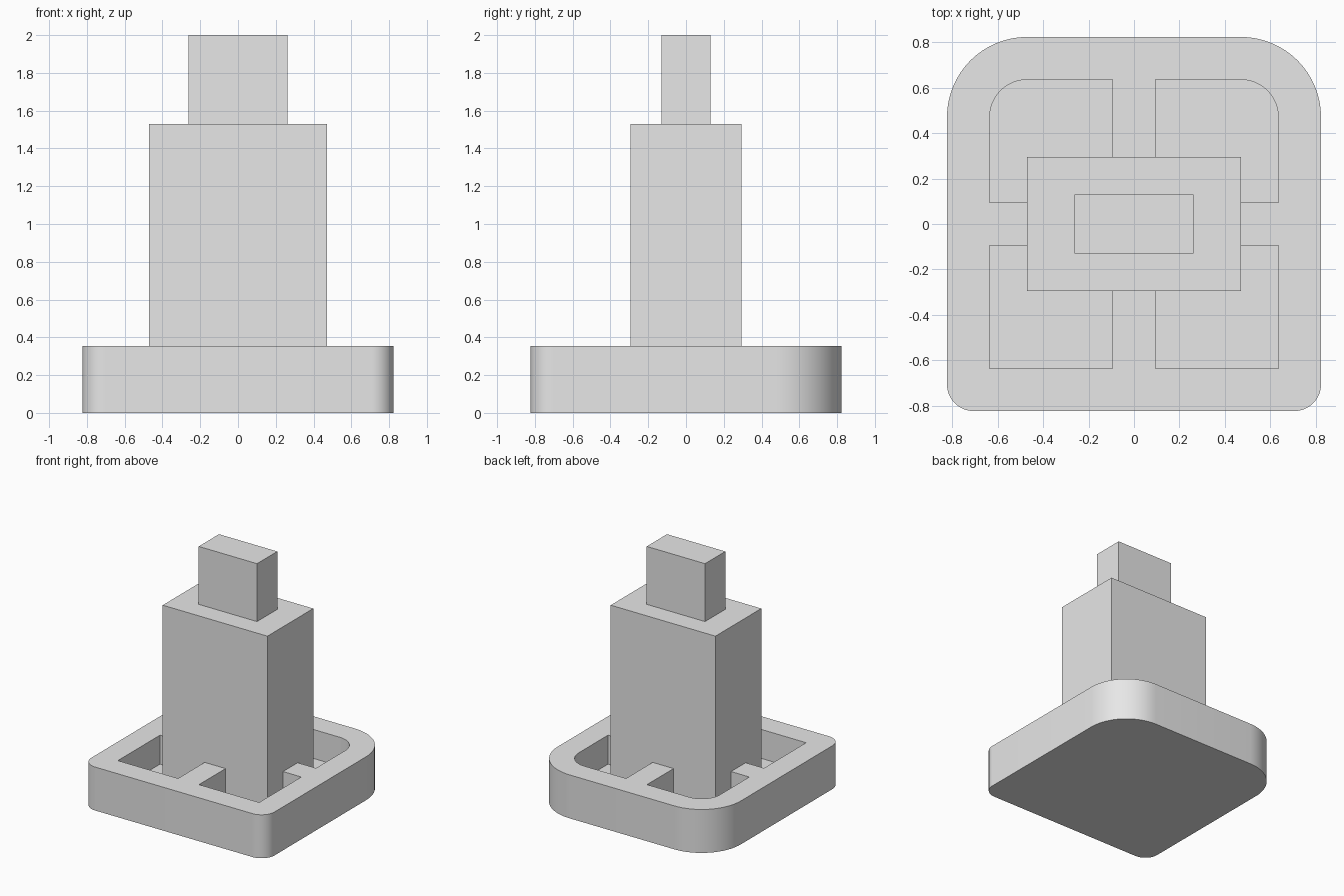
import bpy
import bmesh
import math

if "Cube" in bpy.data.objects:
    bpy.data.objects.remove(bpy.data.objects["Cube"], do_unlink=True)

U = 2 / 17                      # design module: total height is 17 modules
FLOOR, RIM = U, 3 * U           # pocket floor and base top
BODY_TOP, TOP = 13 * U, 2.0
HALF, INNER, RIB = 7 * U, 5.4 * U, 0.8 * U

grey = bpy.data.materials.new("plain grey")
grey.use_nodes = True
colour = (0.8, 0.8, 0.8, 1)
grey.diffuse_color = colour
grey.node_tree.nodes["Principled BSDF"].inputs["Base Color"].default_value = colour


def outline(x0, x1, y0, y1, radii, steps=16):
    """Counter-clockwise rectangle; radii start at the back left-hand (+x) corner."""
    corners = [(x1, y1, -1, -1), (x0, y1, 1, -1), (x0, y0, 1, 1), (x1, y0, -1, 1)]
    points = []
    for i, ((x, y, sx, sy), r) in enumerate(zip(corners, radii)):
        if r == 0:
            points.append((x, y))
            continue
        for s in range(steps + 1):
            a = math.pi / 2 * (i + s / steps)
            points.append((x + sx * r + r * math.cos(a), y + sy * r + r * math.sin(a)))
    return points


def prism(name, points, z0, z1):
    """Upright solid with the given plan outline."""
    bm = bmesh.new()
    face = bm.faces.new([bm.verts.new((x, y, z0)) for x, y in points])
    top = bmesh.ops.extrude_face_region(bm, geom=[face])["geom"]
    bmesh.ops.translate(bm, vec=(0, 0, z1 - z0),
                        verts=[v for v in top if isinstance(v, bmesh.types.BMVert)])
    bmesh.ops.recalc_face_normals(bm, faces=bm.faces)
    mesh = bpy.data.meshes.new(name)
    bm.to_mesh(mesh)
    bm.free()
    mesh.materials.append(grey)
    obj = bpy.data.objects.new(name, mesh)
    bpy.context.collection.objects.link(obj)
    return obj


def block(name, hx, hy, z0, z1):
    return prism(name, outline(-hx, hx, -hy, hy, (0, 0, 0, 0)), z0, z1)


# Base tray: large round corners at the back, small ones at the front
base = prism("base", outline(-HALF, HALF, -HALF, HALF, (3 * U, 3 * U, U, U)), 0, RIM)
bpy.ops.object.select_all(action="DESELECT")
bpy.context.view_layer.objects.active = base
base.select_set(True)

# Four pockets, leaving a rim and cross-shaped ribs
for sx in (-1, 1):
    for sy in (-1, 1):
        xs, ys = sorted((sx * RIB, sx * INNER)), sorted((sy * RIB, sy * INNER))
        r = 1.4 * U
        radii = (r if sx > 0 and sy > 0 else 0, r if sx < 0 and sy > 0 else 0, 0, 0)
        cutter = prism("pocket_cutter", outline(*xs, *ys, radii), FLOOR, RIM + U)
        cutter.hide_render = True
        cut = base.modifiers.new("pocket", "BOOLEAN")
        cut.operation = "DIFFERENCE"
        cut.solver = "EXACT"
        cut.object = cutter
        bpy.ops.object.modifier_apply(modifier=cut.name)
        bpy.data.objects.remove(cutter, do_unlink=True)
bpy.ops.object.shade_smooth_by_angle(angle=math.radians(30))

# Upright body and the narrower stem on top
block("body", 4 * U, 2.5 * U, FLOOR, BODY_TOP)
block("stem", 0.262, 0.13, BODY_TOP, TOP)
